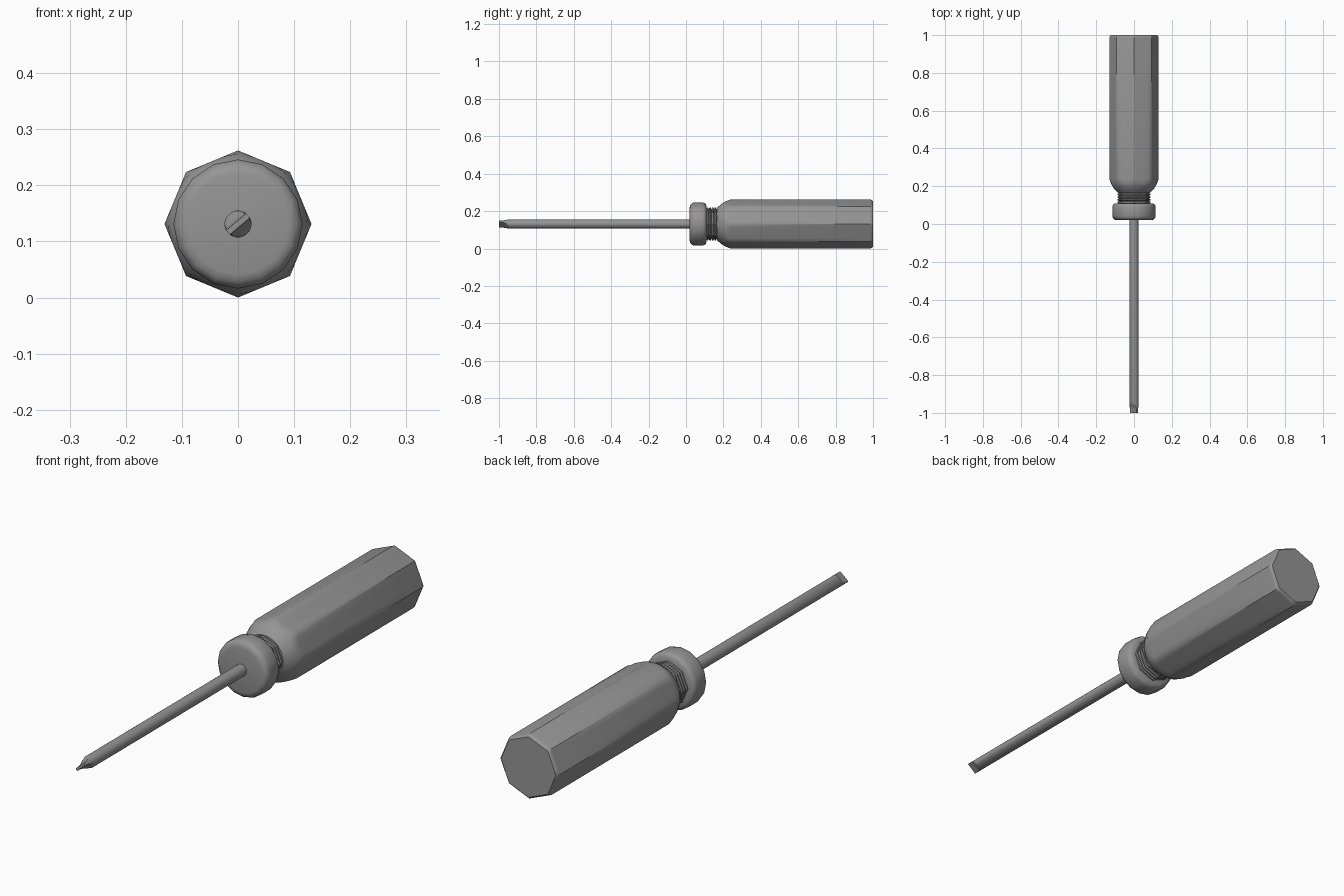
import bpy, bmesh, math

if "Cube" in bpy.data.objects:
    bpy.data.objects.remove(bpy.data.objects["Cube"], do_unlink=True)

AXIS_Z = 0.131
grey = bpy.data.materials.new("mid grey")
grey.use_nodes = True
grey.diffuse_color = (0.3, 0.3, 0.3, 1)
grey.node_tree.nodes["Principled BSDF"].inputs["Base Color"].default_value = (0.3, 0.3, 0.3, 1)


def loft(name, stations, sides, section, smooth=30):
    """Skin rings along y; section(angle, station) returns an (x, z) offset."""
    bm = bmesh.new()
    rings = []
    for st in stations:
        ring = []
        for i in range(sides):
            x, z = section(2 * math.pi * i / sides, st)
            ring.append(bm.verts.new((x, st[0], AXIS_Z + z)))
        rings.append(ring)
    for a, b in zip(rings, rings[1:]):
        for i in range(sides):
            j = (i + 1) % sides
            bm.faces.new((a[i], a[j], b[j], b[i]))
    bm.faces.new(rings[0])
    bm.faces.new(rings[-1])
    bmesh.ops.recalc_face_normals(bm, faces=bm.faces)
    mesh = bpy.data.meshes.new(name)
    bm.to_mesh(mesh)
    bm.free()
    mesh.materials.append(grey)
    obj = bpy.data.objects.new(name, mesh)
    bpy.context.collection.objects.link(obj)
    bpy.ops.object.select_all(action="DESELECT")
    obj.select_set(True)
    bpy.context.view_layer.objects.active = obj
    bpy.ops.object.shade_smooth_by_angle(angle=math.radians(smooth))
    return obj


def round_section(a, st):
    return st[1] * math.cos(a), st[1] * math.sin(a)


def grip_section(a, st):
    # octagonal bar trimmed by a round nose
    octagon = 0.131 * math.cos(math.pi / 8) / math.cos(a % (math.pi / 4) - math.pi / 8)
    r = min(octagon * st[2], st[1])
    return r * math.cos(a), r * math.sin(a)


def blade_section(a, st):
    # round rod flattened on two sides and turned about its axis
    u, v = 0.024 * math.cos(a), 0.024 * math.sin(a)
    v = max(-st[1], min(st[1], v))
    t = math.radians(40)
    return u * math.cos(t) - v * math.sin(t), u * math.sin(t) + v * math.cos(t)


# grip: (y, round limit, octagon scale)
loft("handle_grip", [(0.165, 0.085, 1), (0.175, 0.095, 1), (0.19, 0.108, 1), (0.205, 0.117, 1),
                     (0.22, 0.124, 1), (0.24, 0.132, 1), (0.985, 0.2, 1), (0.995, 0.2, 0.975),
                     (1.0, 0.2, 0.93)], 48, grip_section, 32)

# ribbed octagonal neck
ribs = [(0.10, 0.078)]
for k in range(5):
    y = 0.108 + k * 0.014
    ribs += [(y, 0.08), (y + 0.004, 0.088), (y + 0.01, 0.088), (y + 0.013, 0.08)]
loft("handle_neck", ribs, 8, round_section, 20)

# rounded collar
loft("handle_collar", [(0.02, 0.09), (0.023, 0.103), (0.032, 0.112), (0.042, 0.115),
                       (0.09, 0.115), (0.102, 0.111), (0.108, 0.102), (0.11, 0.08)],
     16, round_section, 40)

# shaft with flat tip: (y, half thickness)
loft("shaft", [(0.03, 0.024), (-0.945, 0.024), (-0.955, 0.018), (-0.965, 0.011),
               (-0.978, 0.007), (-1.0, 0.005)], 24, blade_section, 35)
